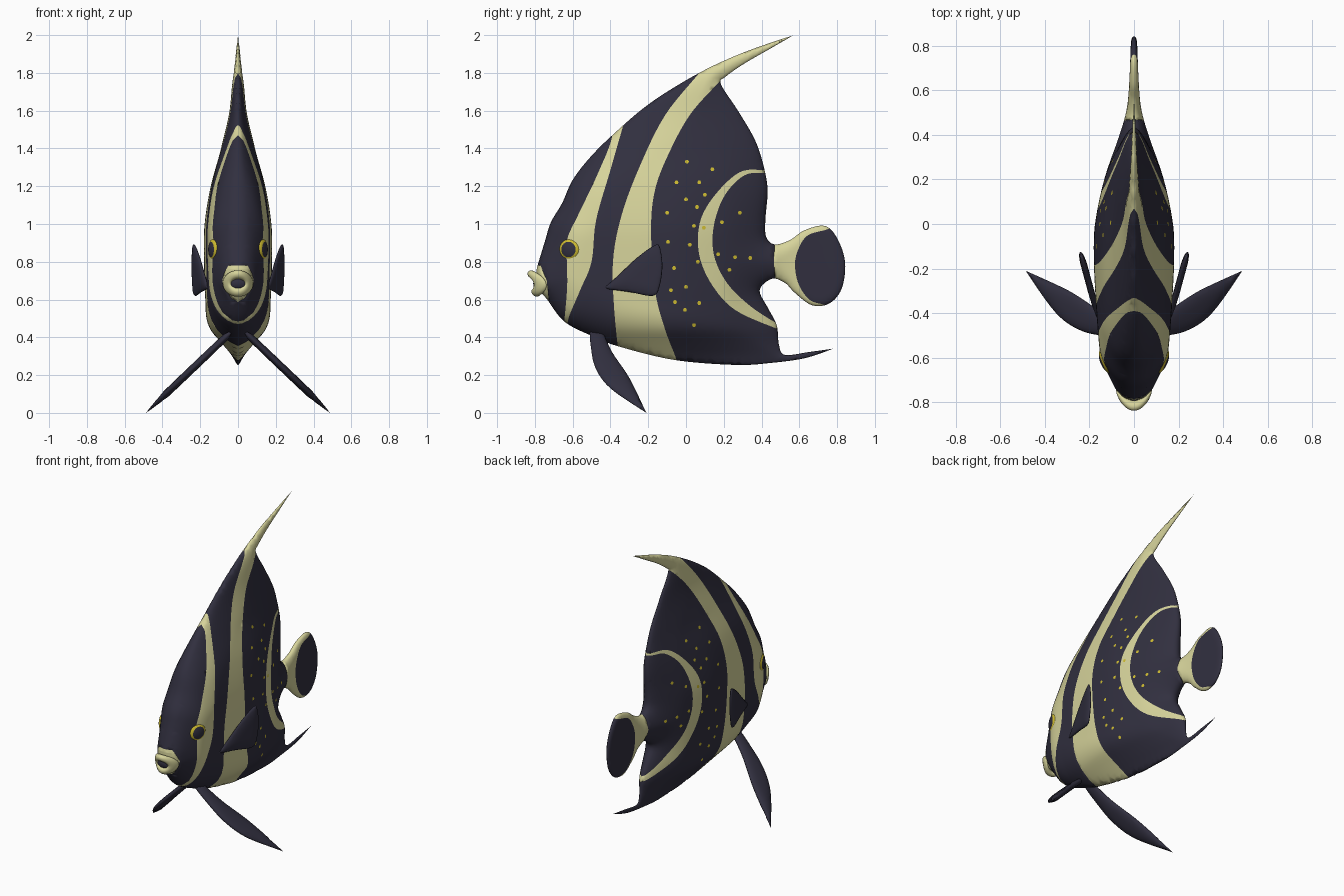
import bpy, bmesh, math
from mathutils import Vector, Matrix, kdtree
from mathutils.geometry import delaunay_2d_cdt

if "Cube" in bpy.data.objects:
    bpy.data.objects.remove(bpy.data.objects["Cube"])


def material(name, rgb):
    m = bpy.data.materials.new(name)
    m.diffuse_color = (*rgb, 1)
    m.use_nodes = True
    m.node_tree.nodes["Principled BSDF"].inputs["Base Color"].default_value = m.diffuse_color
    return m


MATS = [material("dark_navy", (0.031, 0.029, 0.050)),
        material("pale_cream", (0.68, 0.66, 0.33)),
        material("golden_yellow", (0.62, 0.50, 0.03))]
NAVY, CREAM, GOLD = 0, 1, 2


def spline(pts, n=6):
    """Smooth open curve through the points."""
    p = [Vector(q) for q in pts]
    p = [p[0]] + p + [p[-1]]
    out = []
    for a, b, c, d in zip(p, p[1:], p[2:], p[3:]):
        for k in range(n):
            t = k / n
            out.append(0.5 * (2 * b + (c - a) * t + (2 * a - 5 * b + 4 * c - d) * t * t
                              + (3 * b - a - 3 * c + d) * t ** 3))
    return out + [p[-1]]


def loop(*curves):
    """Join curves to one closed outline without double points."""
    out = []
    for c in curves:
        for q in c:
            q = Vector(q)
            if not out or (q - out[-1]).length > 1e-4:
                out.append(q)
    if (out[0] - out[-1]).length < 1e-4:
        out.pop()
    return out


def interp(tab, x):
    """Smooth lookup in a table of (x, value)."""
    x = min(max(x, tab[0][0]), tab[-1][0])
    i = 0
    while i < len(tab) - 2 and x > tab[i + 1][0]:
        i += 1

    def slope(k):
        a, b = tab[max(k - 1, 0)], tab[min(k + 1, len(tab) - 1)]
        return (b[1] - a[1]) / (b[0] - a[0])
    h = tab[i + 1][0] - tab[i][0]
    t = (x - tab[i][0]) / h
    return ((2 * t**3 - 3 * t * t + 1) * tab[i][1] + (t**3 - 2 * t * t + t) * h * slope(i)
            + (3 * t * t - 2 * t**3) * tab[i + 1][1] + (t**3 - t * t) * h * slope(i + 1))


def inside(poly, y, z):
    c = False
    ay, az = poly[-1]
    for by, bz in poly:
        if (az > z) != (bz > z) and y < (by - ay) * (z - az) / (bz - az) + ay:
            c = not c
        ay, az = by, bz
    return c


def finish(name, bm):
    bmesh.ops.recalc_face_normals(bm, faces=bm.faces)
    for f in bm.faces:
        f.smooth = True
    me = bpy.data.meshes.new(name)
    bm.to_mesh(me)
    bm.free()
    for m in MATS:
        me.materials.append(m)
    ob = bpy.data.objects.new(name, me)
    bpy.context.collection.objects.link(ob)


def sheet(name, outline, thick, place, regions=(), step=0.02):
    """Inflated flat shape: outline in (y, z), half thickness thick(y, z, edge distance)."""
    outline = [(p[0], p[1]) for p in outline]
    n = len(outline)
    dense = []
    for i in range(n):
        a, b = Vector(outline[i]), Vector(outline[(i + 1) % n])
        k = max(1, int((b - a).length / 0.003))
        dense += [a.lerp(b, j / k) for j in range(k)]
    kd = kdtree.KDTree(len(dense))
    for i, p in enumerate(dense):
        kd.insert((p.x, p.y, 0), i)
    kd.balance()

    def dist(y, z):
        return kd.find((y, z, 0))[2]
    # constraint edges: outline and colour borders
    pts, edges = [], []
    for poly in [outline] + [r[0] for r in regions]:
        o, k = len(pts), len(poly)
        pts += [Vector((p[0], p[1])) for p in poly]
        edges += [(o + i, o + (i + 1) % k) for i in range(k)]
    # rings close to the rim, then a regular filling
    for off in (0.004, 0.012):
        for i in range(n):
            a, b = Vector(outline[i - 1]), Vector(outline[(i + 1) % n])
            t = (b - a).normalized()
            for s in (1, -1):
                q = Vector(outline[i]) + Vector((-t.y, t.x)) * off * s
                if dist(*q) > 0.9 * off and inside(outline, *q):
                    pts.append(q)
    ys, zs = [p[0] for p in outline], [p[1] for p in outline]
    for j in range(int((max(zs) - min(zs)) / step) + 1):
        for i in range(int((max(ys) - min(ys)) / step) + 1):
            q = Vector((min(ys) + (i + 0.5 * (j % 2)) * step, min(zs) + j * step))
            if dist(*q) > max(0.8 * step, 0.014):
                pts.append(q)
    vs, _, tris, *_ = delaunay_2d_cdt(pts, edges, [], 0, 1e-5)
    boxes = [(min(p[0] for p in r), max(p[0] for p in r), min(p[1] for p in r),
              max(p[1] for p in r)) for r, _ in regions]
    keep, count = [], {}
    for f in tris:
        c = sum((vs[i] for i in f), Vector((0, 0))) / len(f)
        if not inside(outline, *c):
            continue
        m = NAVY
        for (poly, col), b in zip(regions, boxes):
            if b[0] < c.x < b[1] and b[2] < c.y < b[3] and inside(poly, *c):
                m = col
                break
        keep.append((f, m))
        for a, b in zip(f, list(f[1:]) + [f[0]]):
            e = (min(a, b), max(a, b))
            count[e] = count.get(e, 0) + 1
    rim = {i for e, k in count.items() if k == 1 for i in e}
    bm = bmesh.new()
    left, right = {}, {}
    for i in {i for f, _ in keep for i in f}:
        y, z = vs[i]
        t = 0 if i in rim else thick(y, z, dist(y, z))
        right[i] = bm.verts.new(place(t, y, z))
        left[i] = right[i] if i in rim else bm.verts.new(place(-t, y, z))
    for f, m in keep:
        for side in (right, left):
            vv = [side[i] for i in f]
            if bm.faces.get(vv) is None:
                bm.faces.new(vv).material_index = m
    finish(name, bm)


def rounded(d, r):
    return math.sqrt(1 - (1 - min(d / r, 1)) ** 2)


# body silhouette with long top fin, tail and lower fin
body = loop(
    spline([(-.79, .767), (-.745, .915), (-.715, 1.01), (-.656, 1.11), (-.6, 1.233), (-.51, 1.35),
            (-.39, 1.47), (-.19, 1.64), (.07, 1.80), (.31, 1.91), (.57, 2.0)]),
    spline([(.57, 2.0), (.44, 1.925), (.31, 1.85), (.21, 1.78), (.185, 1.74), (.275, 1.60), (.365, 1.445),
            (.41, 1.31), (.432, 1.18), (.42, 1.02), (.425, .93), (.47, .892), (.55, .915), (.63, .968),
            (.735, .99), (.80, .925), (.842, .80), (.825, .66), (.76, .58), (.667, .57), (.577, .635),
            (.524, .688), (.455, .71), (.39, .65), (.434, .555), (.48, .465), (.492, .36), (.524, .307),
            (.656, .323), (.78, .34)]),
    spline([(.78, .34), (.63, .29), (.444, .264), (.26, .254), (-.06, .28), (-.35, .35), (-.48, .40),
            (-.64, .48), (-.735, .6), (-.775, .65), (-.79, .70), (-.79, .767)]))

# body thickness along y and z, and width of the rim rounding
ALONG = [(-.84, .40), (-.78, .47), (-.7, .60), (-.6, .82), (-.5, .89), (-.35, .95), (-.15, 1), (0, .97),
         (.2, .74), (.4, .37), (.5, .2), (.6, .13), (.85, .07)]
UP = [(.25, .25), (.3, .36), (.36, .58), (.45, .88), (.6, .96), (.85, 1), (1, .98), (1.2, .80),
      (1.4, .5), (1.6, .28), (1.8, .28), (2, .28)]
RIM = [(-.84, .04), (-.7, .12), (-.5, .22), (.2, .22), (.45, .1), (.6, .045), (.85, .03)]


def body_thick(y, z, d):
    return 0.18 * interp(ALONG, y) * interp(UP, z) * rounded(d, interp(RIM, y))


# coloured areas of the body
head_band = loop(
    spline([(-.42, 1.60), (-.39, 1.47), (-.47, 1.26), (-.57, 1.05), (-.63, .915), (-.63, .78), (-.63, .65),
            (-.65, .43)]),
    spline([(-.61, .43), (-.625, .49), (-.56, .65), (-.5, .80), (-.476, 1.02), (-.40, 1.286), (-.31, 1.60)]))
main_band = loop(
    spline([(.16, 1.92), (.07, 1.80), (-.11, 1.577), (-.243, 1.31), (-.34, 1.05), (-.386, .81), (-.38, .545),
            (-.35, .25)]),
    spline([(-.04, .2), (-.05, .28), (-.11, .44), (-.164, .65), (-.185, .97), (-.164, 1.18), (-.095, 1.365),
            (.02, 1.577), (.17, 1.745), (.2, 1.762)]),
    [(.35, 1.8), (.7, 1.95), (.7, 2.1)])
rear_arc = loop(
    spline([(.5, 1.28), (.42, 1.285), (.286, 1.275), (.153, 1.153), (.074, 1.01), (.07, .836), (.138, .677),
            (.26, .545), (.47, .45), (.53, .435)]),
    spline([(.53, .46), (.48, .475), (.34, .566), (.217, .688), (.148, .836), (.148, .995), (.206, 1.153),
            (.31, 1.258), (.42, 1.27), (.5, 1.268)]))
tail_disc = loop(
    spline([(.81, 1.02), (.757, .975), (.645, .94), (.593, .862), (.577, .778), (.598, .677), (.656, .598),
            (.735, .572), (.8, .55)]), [(.92, .52), (.92, 1.02)])
tail_stem = [(.475, 1.05), (.465, .8), (.475, .66), (.6, .5), (.95, .49), (.95, 1.05)]
snout = [(-.9, .785), (-.77, .78), (-.737, .7), (-.725, .58), (-.9, .55)]
DOTS = [(.005, 1.33), (.14, 1.29), (-.05, 1.22), (.07, 1.22), (0, 1.13), (.058, 1.09), (.1, 1.155), (-.1, 1.06),
        (-.095, .905), (.042, .99), (.02, .89), (.095, .98), (.17, .84), (.26, .825), (.34, .82), (.19, 1.01),
        (.285, 1.06), (-.08, .65), (0, .667), (-.063, .767), (.063, .8), (-.058, .587), (.07, .582),
        (-.005, .545), (.042, .465), (.23, .757)]
regions = [([(y + .011 * math.cos(k * math.pi / 3), z + .011 * math.sin(k * math.pi / 3))
             for k in range(6)], GOLD) for y, z in DOTS]
regions += [(tail_disc, NAVY), (tail_stem, CREAM), (snout, CREAM), (head_band, CREAM),
            (main_band, CREAM), (rear_arc, CREAM)]
sheet("body", body, body_thick, lambda t, y, z: (t, y, z), regions)

# paired side fins and belly fins, and eyes
side_fin = loop(spline([(-.45, .66), (-.40, .69), (-.26, .82), (-.17, .885), (-.14, .88), (-.125, .78),
                        (-.14, .67), (-.175, .62), (-.3, .64), (-.45, .66)]))
belly_fin = loop(spline([(-.51, .43), (-.505, .36), (-.48, .24), (-.40, .13), (-.21, 0)]),
                 spline([(-.21, 0), (-.30, .185), (-.39, .32), (-.44, .43)]))
for s, side in ((1, "right"), (-1, "left")):
    sheet(side + "_side_fin", side_fin, lambda y, z, d: 0.015 * rounded(d, .06),
          lambda t, y, z: (s * (.15 + .27 * (y + .46) + t), y, z))
    sheet(side + "_belly_fin", belly_fin, lambda y, z, d: 0.014 * rounded(d, .05),
          lambda t, y, z: (s * (.035 + (.43 - z) * 1.05 + t), y, z + t * min(1, z / .1)))
    bm = bmesh.new()
    bmesh.ops.create_uvsphere(bm, u_segments=28, v_segments=20, radius=1,
                              matrix=Matrix.Rotation(math.pi / 2, 4, 'Y'))
    for f in bm.faces:
        f.material_index = NAVY if s * f.calc_center_median().x > 0.69 else GOLD
    bm.transform(Matrix.Translation((s * .125, -.615, .865)) @ Matrix.Rotation(-s * math.radians(22), 4, 'Z')
                 @ Matrix.Diagonal((.027, .058, .058, 1)))
    finish(side + "_eye", bm)

# lips: a ring bent back at the corners
bm = bmesh.new()
N, M = 36, 12
ring = []
for i in range(N):
    a = 2 * math.pi * i / N
    for j in range(M):
        b = 2 * math.pi * j / M
        x = (.058 + .023 * math.cos(b)) * math.cos(a)
        z = (.047 + .023 * math.cos(b)) * math.sin(a)
        ring.append(bm.verts.new((x, -.805 - .023 * math.sin(b) + 9 * x * x - .22 * z, .685 + z)))
for i in range(N):
    for j in range(M):
        i2, j2 = (i + 1) % N, (j + 1) % M
        bm.faces.new([ring[i * M + j], ring[i2 * M + j], ring[i2 * M + j2],
                      ring[i * M + j2]]).material_index = CREAM
finish("lips", bm)

# dark mouth opening
bm = bmesh.new()
bmesh.ops.create_uvsphere(bm, u_segments=24, v_segments=12, radius=1,
                          matrix=Matrix.Translation((0, -.787, .685)) @ Matrix.Diagonal((.052, .022, .032, 1)))
finish("mouth", bm)
